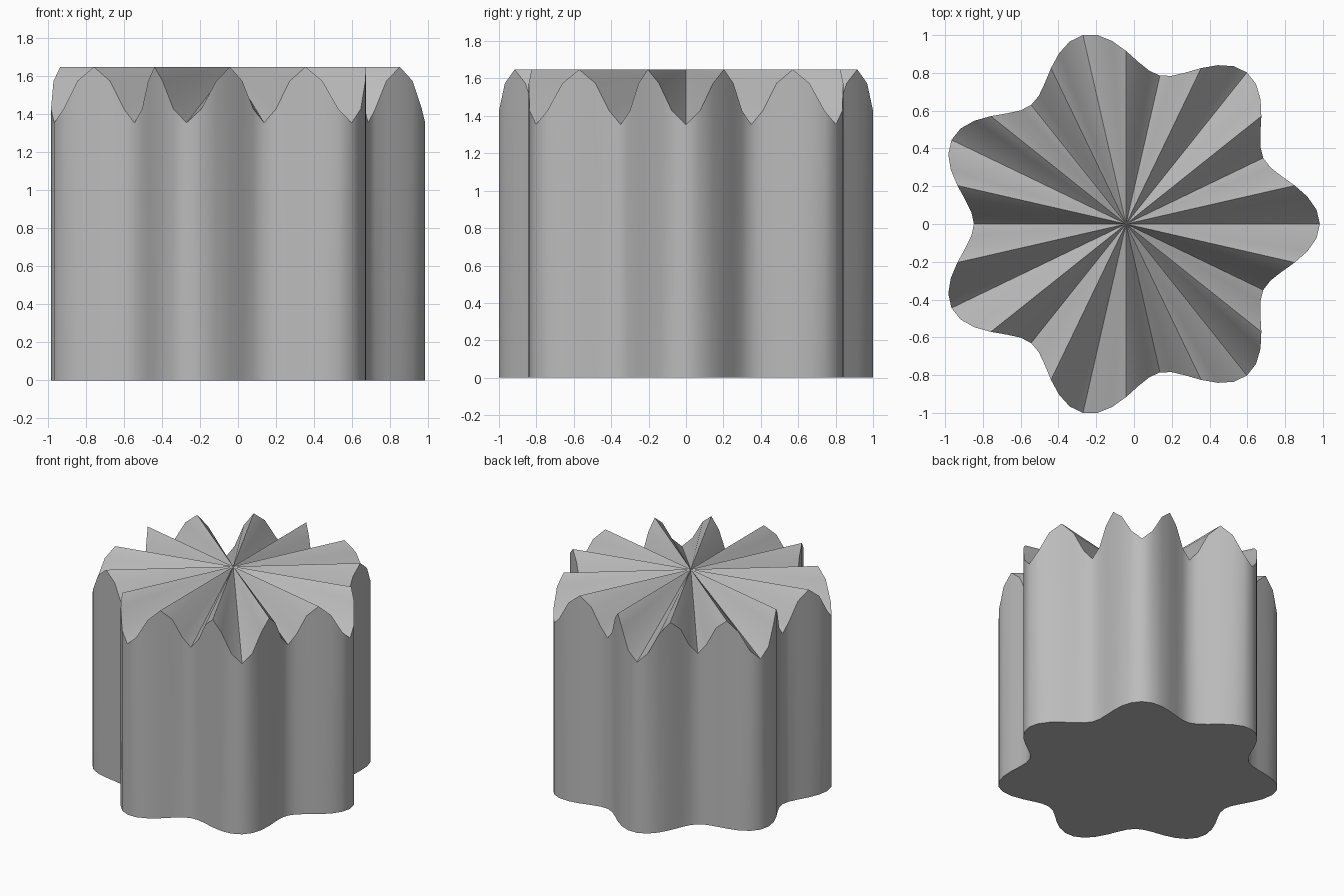
import bpy, bmesh
from math import cos, sin, tau, radians

cube = bpy.data.objects.get("Cube")
if cube:
    bpy.data.objects.remove(cube)

LOBES = 7
PLEATS = 14
SEGMENTS = PLEATS * 6      # three steps from each valley to each peak
CENTRE_X = -0.042
BASE_R, LOBE_R = 0.916, 0.11
RIM_Z, PLEAT_Z = 1.501, 0.147

# Single grey material
grey = bpy.data.materials.new("grey")
grey.use_nodes = True
colour = (0.5, 0.5, 0.5, 1)
grey.diffuse_color = colour
grey.node_tree.nodes["Principled BSDF"].inputs["Base Color"].default_value = colour

# Lobed wall: bottom ring is flat, top ring rises and falls in pleats
bm = bmesh.new()
bottom, top = [], []
for i in range(SEGMENTS):
    a = tau * i / SEGMENTS
    r = BASE_R + LOBE_R * cos(LOBES * a)
    x, y = CENTRE_X + r * cos(a), r * sin(a)
    bottom.append(bm.verts.new((x, y, 0)))
    top.append(bm.verts.new((x, y, RIM_Z - PLEAT_Z * cos(PLEATS * a))))

# Pleated fan on top meets at a centre level with the peaks
apex = bm.verts.new((CENTRE_X, 0, RIM_Z + PLEAT_Z))
for i in range(SEGMENTS):
    j = (i + 1) % SEGMENTS
    bm.faces.new((bottom[i], bottom[j], top[j], top[i]))
    bm.faces.new((top[i], top[j], apex))

# Flat base
bm.faces.new(bottom[::-1])

mesh = bpy.data.meshes.new("pleated_body")
bm.to_mesh(mesh)
bm.free()
mesh.materials.append(grey)
body = bpy.data.objects.new("pleated_body", mesh)
bpy.context.collection.objects.link(body)

bpy.ops.object.select_all(action='DESELECT')
body.select_set(True)
bpy.context.view_layer.objects.active = body
bpy.ops.object.shade_smooth_by_angle(angle=radians(30))
